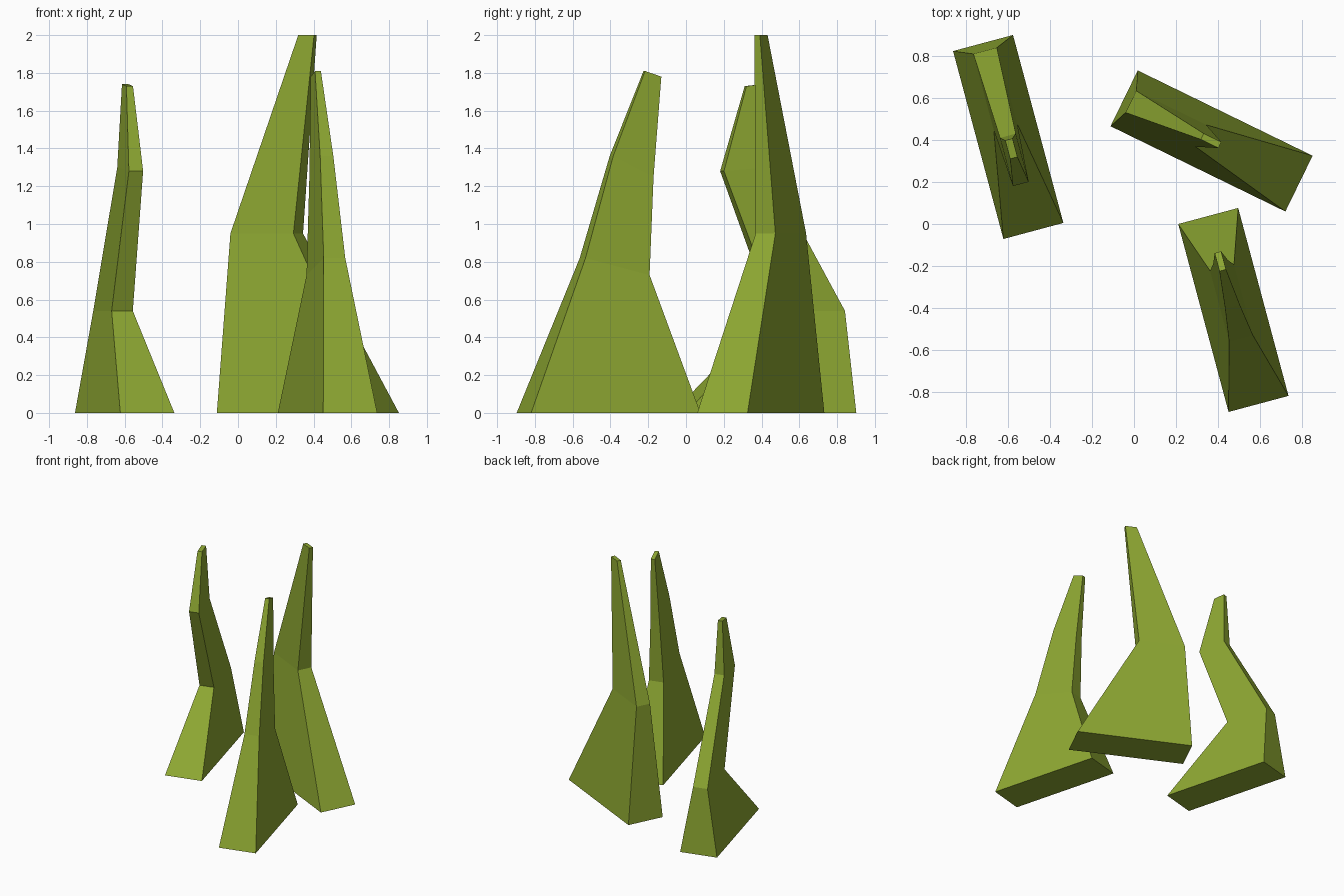
import bpy
import bmesh
from math import radians
from mathutils import Matrix

default = bpy.data.objects.get("Cube")
if default:
    bpy.data.objects.remove(default)

# Single olive green for all blades
green = bpy.data.materials.new("olive_green")
colour = (0.27, 0.39, 0.032, 1)
green.use_nodes = True
green.diffuse_color = colour
shader = next(n for n in green.node_tree.nodes if n.type == "BSDF_PRINCIPLED")
shader.inputs["Base Color"].default_value = colour

BASE = (-0.464, 0, 0.464, 0, 0.148)


def make_blade(name, centre, angle, sections):
    """Loft four-sided sections: (rear along, rear z, fore along, fore z, half width)."""
    bm = bmesh.new()
    rings = []
    for rear, rear_z, fore, fore_z, half in [BASE] + sections:
        corners = [(rear, -half, rear_z), (fore, -half, fore_z),
                   (fore, half, fore_z), (rear, half, rear_z)]
        rings.append([bm.verts.new(c) for c in corners])
    for low, high in zip(rings, rings[1:]):
        for i in range(4):
            j = (i + 1) % 4
            bm.faces.new((low[i], low[j], high[j], high[i]))
    bm.faces.new(rings[0][::-1])
    bm.faces.new(rings[-1])
    bm.transform(Matrix.Translation((*centre, 0)) @ Matrix.Rotation(radians(angle), 4, "Z"))
    bmesh.ops.recalc_face_normals(bm, faces=bm.faces)
    mesh = bpy.data.meshes.new(name)
    bm.to_mesh(mesh)
    bm.free()
    mesh.materials.append(green)
    blade = bpy.data.objects.new(name, mesh)
    bpy.context.collection.objects.link(blade)
    return blade


# Bent blade on the right side
make_blade("bent_grass_blade", (-0.6, 0.415), -75, [
    (-0.426, 0.54, -0.05, 0.54, 0.058),
    (-0.006, 1.3, 0.232, 1.28, 0.039),
    (0.012, 1.74, 0.103, 1.73, 0.018),
])

# Tall blade at the back
make_blade("tall_grass_blade", (0.37, 0.396), -26, [
    (-0.428, 0.95, -0.057, 0.95, 0.058),
    (-0.049, 2, 0.044, 2, 0.016),
])

# Backward-leaning blade at the front left
make_blade("front_grass_blade", (0.474, -0.41), -75, [
    (-0.209, 0.73, 0.142, 0.82, 0.059),
    (-0.237, 1.25, -0.016, 1.36, 0.036),
    (-0.285, 1.78, -0.196, 1.81, 0.016),
])
